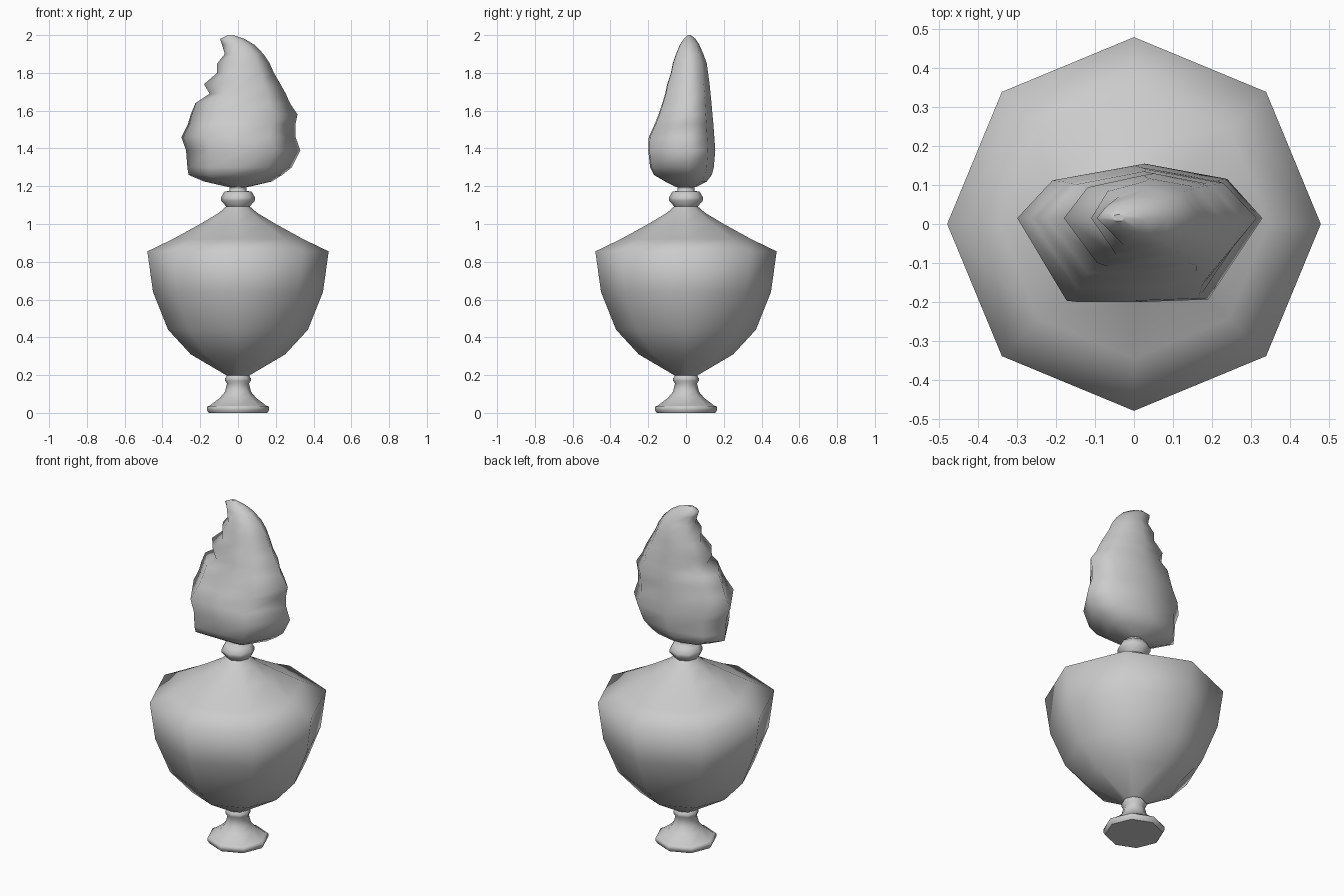
import bpy, bmesh, math

stone = bpy.data.materials.new("light_grey_stone")
stone.diffuse_color = (0.6, 0.6, 0.6, 1)


def loft(name, rings):
    """Skin closed rings of equal point count, cap both ends."""
    bm = bmesh.new()
    rows = [[bm.verts.new(p) for p in ring] for ring in rings]
    n = len(rows[0])
    for a, b in zip(rows, rows[1:]):
        for i in range(n):
            j = (i + 1) % n
            bm.faces.new((a[i], a[j], b[j], b[i]))
    bm.faces.new(rows[0][::-1])
    bm.faces.new(rows[-1])
    bmesh.ops.recalc_face_normals(bm, faces=bm.faces)
    mesh = bpy.data.meshes.new(name)
    bm.to_mesh(mesh)
    bm.free()
    mesh.materials.append(stone)
    obj = bpy.data.objects.new(name, mesh)
    bpy.context.collection.objects.link(obj)
    for p in mesh.polygons:
        p.use_smooth = len(p.vertices) == 4
    return obj


def turned(name, profile, sides=8):
    """Lathe a (radius, height) profile around z."""
    angles = [2 * math.pi * i / sides for i in range(sides)]
    return loft(name, [[(r * math.cos(a), r * math.sin(a), z) for a in angles]
                       for r, z in profile])


# Flared foot
turned("foot", [(0.155, 0), (0.165, 0.015), (0.165, 0.033), (0.15, 0.038),
                (0.095, 0.08), (0.07, 0.11), (0.058, 0.155), (0.068, 0.17),
                (0.068, 0.185), (0.055, 0.2)])

# Urn body with sloping shoulder
turned("urn_body", [(0.055, 0.195), (0.25, 0.31), (0.37, 0.44), (0.45, 0.64),
                    (0.48, 0.855), (0.345, 0.92), (0.2, 1.0), (0.1, 1.06),
                    (0.06, 1.095)])

# Neck collar and wick stem
turned("neck", [(0.06, 1.09), (0.09, 1.125), (0.09, 1.14), (0.072, 1.172),
                (0.045, 1.175), (0.045, 1.195), (0.06, 1.205)])

# Flame: height, left x, right x, front y, back y
levels = [
    (1.195, -0.05, 0.05, -0.05, 0.05),
    (1.225, -0.18, 0.18, -0.11, 0.11),
    (1.26, -0.262, 0.235, -0.17, 0.137),
    (1.30, -0.268, 0.285, -0.19, 0.147),
    (1.39, -0.275, 0.33, -0.20, 0.155),
    (1.46, -0.30, 0.305, -0.197, 0.15),
    (1.53, -0.265, 0.305, -0.165, 0.145),
    (1.58, -0.25, 0.315, -0.145, 0.14),
    (1.64, -0.225, 0.275, -0.125, 0.135),
    (1.69, -0.15, 0.253, -0.11, 0.13),
    (1.74, -0.18, 0.225, -0.10, 0.125),
    (1.80, -0.11, 0.19, -0.08, 0.117),
    (1.85, -0.11, 0.168, -0.07, 0.11),
    (1.90, -0.07, 0.135, -0.053, 0.092),
    (1.95, -0.085, 0.085, -0.032, 0.07),
    (1.98, -0.095, 0.035, -0.012, 0.05),
    (2.0, -0.055, -0.025, 0.008, 0.025),
]


def flame_ring(z, xl, xr, yf, yb):
    mid, c = 0.015, (xl + xr) / 2
    h = (xr - xl) / 2
    return [(xr, mid, z), (c + 0.7 * h, mid + 0.72 * (yb - mid), z), (c, yb, z),
            (c - 0.7 * h, mid + 0.72 * (yb - mid), z), (xl, mid, z),
            (c - 0.58 * h, yf, z), (c, yf, z), (c + 0.54 * h, yf * 0.97, z)]


loft("flame", [flame_ring(*level) for level in levels])
